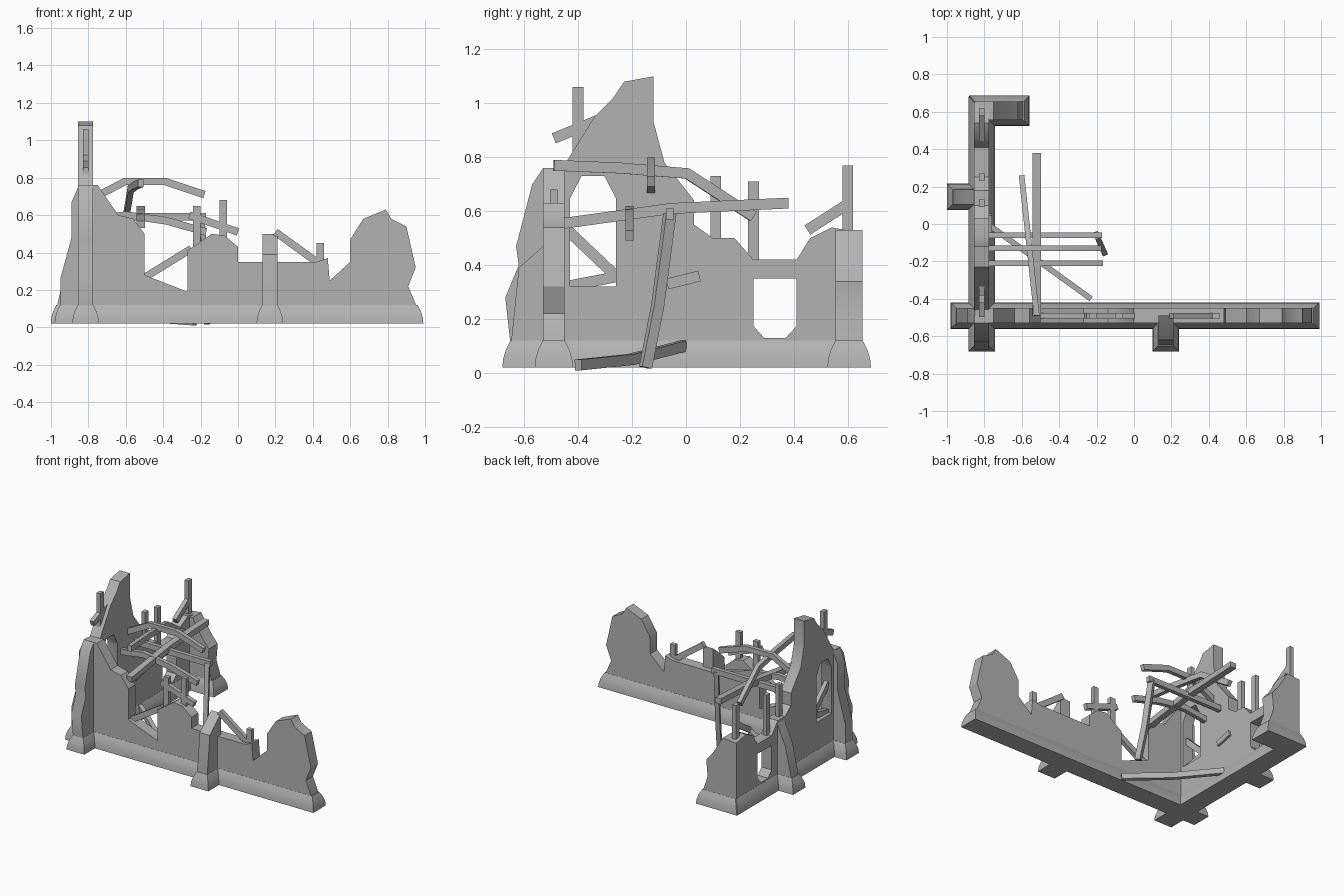
import bpy
import bmesh
from mathutils import Vector

default = bpy.data.objects.get("Cube")
if default:
    bpy.data.objects.remove(default, do_unlink=True)

# Shared positions: mid-planes of the two long walls, half thickness, footing
FRONT = -.49
SIDE = -.815
HALF = .04
GROUND = .02
FLARE = .03
ACROSS_X = Vector((1, 0, 0))
ACROSS_Y = Vector((0, 1, 0))
UP = Vector((0, 0, 1))

# One stone grey for everything
grey = (.45, .45, .45, 1)
stone = bpy.data.materials.new("stone_grey")
stone.use_nodes = True
stone.diffuse_color = grey
shader = stone.node_tree.nodes["Principled BSDF"]
shader.inputs["Base Color"].default_value = grey


def loft(name, rings):
    """Skin a list of equal rings and cap both ends."""
    bm = bmesh.new()
    loops = [[bm.verts.new(point) for point in ring] for ring in rings]
    for lower, upper in zip(loops, loops[1:]):
        for i in range(len(lower)):
            bm.faces.new((lower[i - 1], lower[i], upper[i], upper[i - 1]))
    bm.faces.new(loops[0])
    bm.faces.new(loops[-1])
    bmesh.ops.recalc_face_normals(bm, faces=bm.faces)
    mesh = bpy.data.meshes.new(name)
    bm.to_mesh(mesh)
    bm.free()
    mesh.materials.append(stone)
    obj = bpy.data.objects.new(name, mesh)
    bpy.context.collection.objects.link(obj)
    return obj


def prism(name, outline, across, centre, half):
    """Extrude an outline of (distance along, height) to both sides of a plane."""
    along = ACROSS_Y if across == ACROSS_X else ACROSS_X
    return loft(name, [[along * h + UP * z + across * depth for h, z in outline]
                       for depth in (centre - half, centre + half)])


def masonry(name, top, across, centre, half=HALF):
    """Wall under a broken top line, standing on a flared footing."""
    first, last = top[0][0], top[-1][0]
    outline = [(first, GROUND)] + top + [(last, GROUND)]
    wall = prism(name, outline, across, centre, half)
    along = ACROSS_Y if across == ACROSS_X else ACROSS_X
    low, high = min(first, last), max(first, last)
    rings = []
    for step in range(4):
        rise = step / 3
        grow = FLARE * (1 - rise ** 2) + .001
        near, far = centre - half - grow, centre + half + grow
        corners = ((low - grow, near), (high + grow, near),
                   (high + grow, far), (low - grow, far))
        rings.append([along * h + across * d + UP * (GROUND + rise / 10)
                      for h, d in corners])
    loft(name + "_footing", rings)
    return wall


def cut_opening(wall, left, right, flat, tip):
    """Cut a window with one flat end and one chamfered end."""
    shoulder = tip + (flat - tip) / 5
    inset = (right - left) / 4
    outline = [(left, flat), (right, flat), (right, shoulder),
               (right - inset, tip), (left + inset, tip), (left, shoulder)]
    cutter = prism("opening_cutter", outline, ACROSS_X, SIDE, HALF * 2)
    cutter.hide_render = True
    boolean = wall.modifiers.new("opening", "BOOLEAN")
    boolean.operation = "DIFFERENCE"
    boolean.solver = "EXACT"
    boolean.object = cutter
    bpy.context.view_layer.objects.active = wall
    bpy.ops.object.modifier_apply(modifier=boolean.name)
    bpy.data.objects.remove(cutter, do_unlink=True)


def beam(name, path, side, wide=.03, tall=.04):
    """Rectangular timber along a path; side is its width direction."""
    rings = []
    for i, point in enumerate(path):
        before, after = path[max(i - 1, 0)], path[min(i + 1, len(path) - 1)]
        over = side.cross(after - before).normalized() * tall / 2
        out = side * wide / 2
        rings.append([point - out - over, point + out - over,
                      point + out + over, point - out + over])
    return loft(name, rings)


def lath(name, across, plane, start, end):
    """Straight stick lying in the plane of a wall."""
    along = ACROSS_Y if across == ACROSS_X else ACROSS_X
    path = [along * h + UP * z + across * plane for h, z in (start, end)]
    beam(name, path, across)


def timber(name, start, end, heights, wide=.03):
    """Bent timber between two plan positions, with evenly spaced heights."""
    start, end = Vector((*start, 0)), Vector((*end, 0))
    last = len(heights) - 1
    path = [start.lerp(end, i / last) + UP * z for i, z in enumerate(heights)]
    side = (end - start).cross(UP).normalized()
    beam(name, path, side, wide)


# Broken front wall, running into the corner buttress on its right end
masonry("front_wall", [
    (-.95, .1), (-.95, .26), (-.89, .48), (-.89, .67), (-.85, .76),
    (-.75, .76), (-.64, .6), (-.56, .58), (-.5, .5), (-.5, .28),
    (-.27, .19), (-.27, .41), (-.14, .5), (-.07, .49), (0, .43),
    (0, .35), (.42, .35), (.48, .37), (.49, .25), (.6, .35), (.6, .47),
    (.67, .58), (.79, .63), (.82, .58), (.9, .54), (.95, .32),
    (.91, .22), (.96, .1)], ACROSS_Y, FRONT)

# Tall side wall with two openings
side_wall = masonry("side_wall", [
    (-.53, .75), (-.47, .74), (-.34, .95), (-.27, 1.02), (-.23, 1.08),
    (-.12, 1.1), (-.12, .93), (-.08, .78), (.03, .64), (.03, .55),
    (.1, .5), (.18, .5), (.25, .42), (.41, .42), (.46, .5), (.54, .54),
    (.65, .52)], ACROSS_X, SIDE)
cut_opening(side_wall, left=.25, right=.41, flat=.35, tip=.13)
cut_opening(side_wall, left=-.43, right=-.26, flat=.32, tip=.73)

# Short back return wall
masonry("back_wall", [
    (-.85, .52), (-.75, .53), (-.67, .4), (-.62, .34), (-.63, .22),
    (-.59, .1)], ACROSS_Y, centre=.605, half=.05)

# Buttresses
masonry("corner_buttress", [
    (-.65, .1), (-.67, .28), (-.62, .4), (-.63, .47), (-.57, .7),
    (-.53, .76), (FRONT, .76)], ACROSS_X, SIDE)
masonry("front_buttress", [
    (-.65, .1), (-.62, .39), (-.53, .47), (FRONT, .5)], ACROSS_X, centre=.17)
masonry("side_buttress", [
    (-.97, .1), (-.92, .33), (-.85, .49), (SIDE, .49)], ACROSS_Y, centre=.145)

# Upright laths standing in the wall tops
for across, plane, posts in (
        (ACROSS_Y, FRONT, {-.22: .65, -.08: .68, .44: .45}),
        (ACROSS_X, SIDE, {-.4: 1.06, .11: .73, .25: .71, .6: .77})):
    for position, top in posts.items():
        lath("upright_lath", across, plane, (position, top - .3), (position, top))

# Sloping laths
lath("front_gap_brace", ACROSS_Y, FRONT, (-.51, .26), (-.25, .42))
lath("front_top_rail", ACROSS_Y, FRONT, (-.26, .6), (0, .51))
lath("front_buttress_brace", ACROSS_Y, FRONT, (.2, .51), (.42, .35))
lath("side_peak_rail", ACROSS_X, SIDE, (FRONT, .87), (-.32, .94))
lath("window_brace", ACROSS_X, SIDE, (-.44, .53), (-.25, .35))
lath("window_sill", ACROSS_X, SIDE, (-.45, .32), (-.24, .36))
lath("back_rail", ACROSS_X, SIDE, (.45, .53), (.59, .62))
lath("wall_stub", ACROSS_X, SIDE + HALF, (-.07, .33), (.05, .36))

# Fallen roof and floor timbers
timber("arched_rafter", (SIDE, -.13), (-.18, -.13), (.67, .78, .78, .71))
timber("sagging_joist", (SIDE, -.21), (-.17, -.21), (.57, .6, .57, .51))
timber("straight_joist", (SIDE, -.06), (-.17, -.06), (.59, .59))
timber("cross_beam", (-.52, FRONT), (-.52, .38), (.55, .61, .63), wide=.045)
timber("bent_beam", (-.52, FRONT), (-.6, .25), (.77, .76, .74, .58))
timber("leaning_post", (-.16, -.15), (-.2, -.06), (.02, .25, .59))
timber("fallen_beam", (-.23, -.4), (-.77, -.01), (.03, .05, .1))

# Smooth shading with crisp edges
bpy.ops.object.select_all(action="DESELECT")
for obj in bpy.context.scene.objects:
    if obj.type == "MESH":
        obj.select_set(True)
        bpy.context.view_layer.objects.active = obj
bpy.ops.object.shade_smooth_by_angle(angle=.6)
